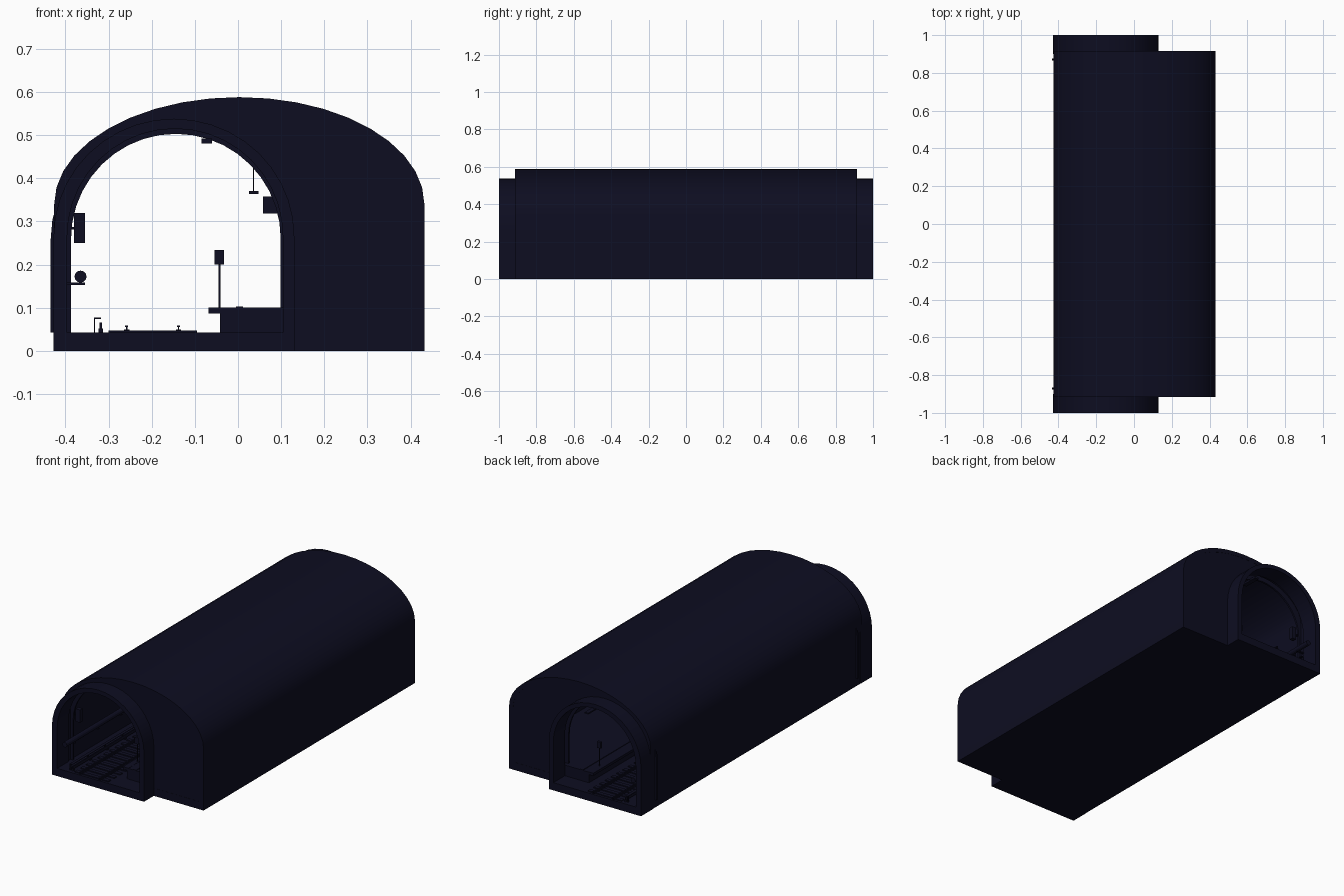
import bpy, bmesh, math
from mathutils import Matrix

if "Cube" in bpy.data.objects:
    bpy.data.objects.remove(bpy.data.objects["Cube"])

navy = bpy.data.materials.new("dark_navy")
navy.diffuse_color = (0.004, 0.004, 0.015, 1)
navy.use_nodes = True
navy.node_tree.nodes["Principled BSDF"].inputs["Base Color"].default_value = navy.diffuse_color


def finish(name, bm, smooth=False):
    bmesh.ops.recalc_face_normals(bm, faces=bm.faces[:])
    me = bpy.data.meshes.new(name)
    bm.to_mesh(me)
    bm.free()
    ob = bpy.data.objects.new(name, me)
    bpy.context.collection.objects.link(ob)
    me.materials.append(navy)
    if smooth:
        bpy.ops.object.select_all(action='DESELECT')
        ob.select_set(True)
        bpy.context.view_layer.objects.active = ob
        bpy.ops.object.shade_smooth_by_angle(angle=math.radians(25))
    return ob


def add_box(bm, x0, x1, y0, y1, z0, z1):
    m = Matrix.Translation(((x0 + x1) / 2, (y0 + y1) / 2, (z0 + z1) / 2)) \
        @ Matrix.Diagonal((x1 - x0, y1 - y0, z1 - z0, 1))
    bmesh.ops.create_cube(bm, size=1, matrix=m)


def boxes(name, items):
    bm = bmesh.new()
    for b in items:
        add_box(bm, *b)
    return finish(name, bm)


def arch(cx, a, spring, b, base, n=20):
    """Open arch profile running from the right foot to the left foot."""
    pts = [(cx + a, base)]
    for i in range(n + 1):
        t = math.pi * i / n
        pts.append((cx + a * math.cos(t), spring + b * math.sin(t)))
    return pts + [(cx - a, base)]


def arch_shell(name, outer, inner, y0, y1):
    """Solid arch between two profiles with the same number of points."""
    bm = bmesh.new()
    rows = [[bm.verts.new((x, y, z)) for x, z in p]
            for p, y in ((outer, y0), (outer, y1), (inner, y1), (inner, y0))]
    for r in range(4):
        p, q = rows[r], rows[(r + 1) % 4]
        for i in range(len(p) - 1):
            bm.faces.new((p[i], p[i + 1], q[i + 1], q[i]))
    for i in (0, -1):
        bm.faces.new([r[i] for r in rows])
    return finish(name, bm, True)


def rods(name, items, segs=12):
    """Cylinders: centre x, y, z, radius, length, axis."""
    bm = bmesh.new()
    for x, y, z, r, l, ax in items:
        rot = Matrix.Rotation(math.pi / 2, 4, 'X') if ax == 'y' else Matrix()
        bmesh.ops.create_cone(bm, cap_ends=True, segments=segs, radius1=r, radius2=r,
                              depth=l, matrix=Matrix.Translation((x, y, z)) @ rot)
    return finish(name, bm, True)


# main station vault and its floor
arch_shell("station_vault", arch(0.003, 0.429, 0.34, 0.248, 0),
           arch(0.003, 0.405, 0.34, 0.225, 0), -0.915, 0.915)
boxes("station_floor", [(-0.425, 0.431, -0.915, 0.915, 0, 0.042)])

# tunnel stubs, end walls and portal frames at both ends
for s, side in ((-1, "front"), (1, "back")):
    def span(a, b):
        return sorted((s * a, s * b))
    arch_shell(side + "_tunnel", arch(-0.1485, 0.279, 0.265, 0.273, 0),
               arch(-0.146, 0.25, 0.265, 0.25, 0), *span(0.9, 1.0))
    arch_shell(side + "_end_wall", arch(0.003, 0.428, 0.34, 0.247, 0),
               arch(-0.146, 0.25, 0.265, 0.25, 0), *span(0.9, 0.914))
    arch_shell(side + "_portal_frame", arch(-0.144, 0.29, 0.26, 0.27, 0.042),
               arch(-0.144, 0.243, 0.26, 0.243, 0.042), *span(0.865, 0.875))
    boxes(side + "_tunnel_floor", [(-0.425, 0.129, *span(0.91, 1.0), 0, 0.042)])

# platform with overhanging edge and warning strip
boxes("platform", [(-0.042, 0.415, -0.9, 0.9, 0.03, 0.1)])
boxes("platform_edge", [(-0.068, -0.035, -0.9, 0.9, 0.087, 0.101)])
boxes("warning_strip", [(-0.005, 0.012, -0.9, 0.9, 0.099, 0.103)])

# track: sleepers, running rails, power rail
boxes("sleepers", [(-0.3, -0.095, -0.975 + i * 0.05 - 0.011, -0.975 + i * 0.05 + 0.011, 0.04, 0.047)
                   for i in range(40)])
rails = []
for x in (-0.258, -0.138):
    rails += [(x - 0.006, x + 0.006, -1, 1, 0.046, 0.049),
              (x - 0.0015, x + 0.0015, -1, 1, 0.049, 0.055),
              (x - 0.0035, x + 0.0035, -1, 1, 0.055, 0.059)]
boxes("running_rails", rails)
power = [(-0.321, -0.315, -0.98, 0.98, 0.05, 0.066), (-0.334, -0.318, -0.98, 0.98, 0.074, 0.077)]
for i in range(14):
    y = -0.975 + i * 0.15
    power += [(-0.334, -0.331, y - 0.006, y + 0.006, 0.04, 0.076),
              (-0.323, -0.313, y - 0.006, y + 0.006, 0.04, 0.052)]
boxes("power_rail", power)

# wall pipe on brackets
rods("wall_pipe", [(-0.365, 0, 0.172, 0.014, 1.96, 'y')])
boxes("pipe_brackets", [(-0.405, -0.355, -0.9 + i * 0.2 - 0.006, -0.9 + i * 0.2 + 0.006, 0.153, 0.158)
                        for i in range(10)])

# wall signals near each portal
sig = []
for y in (-0.85, 0.85):
    sig += [(-0.38, -0.355, y - 0.012, y + 0.012, 0.25, 0.32),
            (-0.405, -0.38, y - 0.004, y + 0.004, 0.281, 0.287)]
boxes("wall_signals", sig)

# platform edge posts with heads
rods("platform_posts", [(-0.043, y, 0.15, 0.0025, 0.1, 'z') for y in (-0.81, 0.81)])
boxes("post_heads", [(-0.054, -0.032, y - 0.007, y + 0.007, 0.2, 0.234) for y in (-0.81, 0.81)])

# hanging lamps, ceiling lights and signs
lamp_y = [-0.75 + i * 0.3 for i in range(6)]
rods("lamp_rods", [(0.036, y, 0.465, 0.0015, 0.19, 'z') for y in lamp_y], 6)
boxes("lamp_shades", [(0.025, 0.047, y - 0.06, y + 0.06, 0.364, 0.371) for y in lamp_y])
boxes("ceiling_lights", [(-0.085, -0.06, y - 0.05, y + 0.05, 0.481, 0.492) for y in (-0.86, 0.86)])
boxes("platform_signs", [(0.058, 0.2, y - 0.008, y + 0.008, 0.318, 0.358) for y in (-0.5, 0.5)])
rods("sign_hangers", [(x, y, 0.455, 0.0015, 0.2, 'z') for x in (0.08, 0.18) for y in (-0.5, 0.5)], 6)

# benches along the platform wall
bench = []
for y in (-0.6, -0.2, 0.2, 0.6):
    bench += [(0.34, 0.385, y - 0.09, y + 0.09, 0.135, 0.143),
              (0.382, 0.39, y - 0.09, y + 0.09, 0.143, 0.19)]
    for d in (-0.07, 0.07):
        bench += [(0.345, 0.38, y + d - 0.005, y + d + 0.005, 0.1, 0.136)]
boxes("benches", bench)
